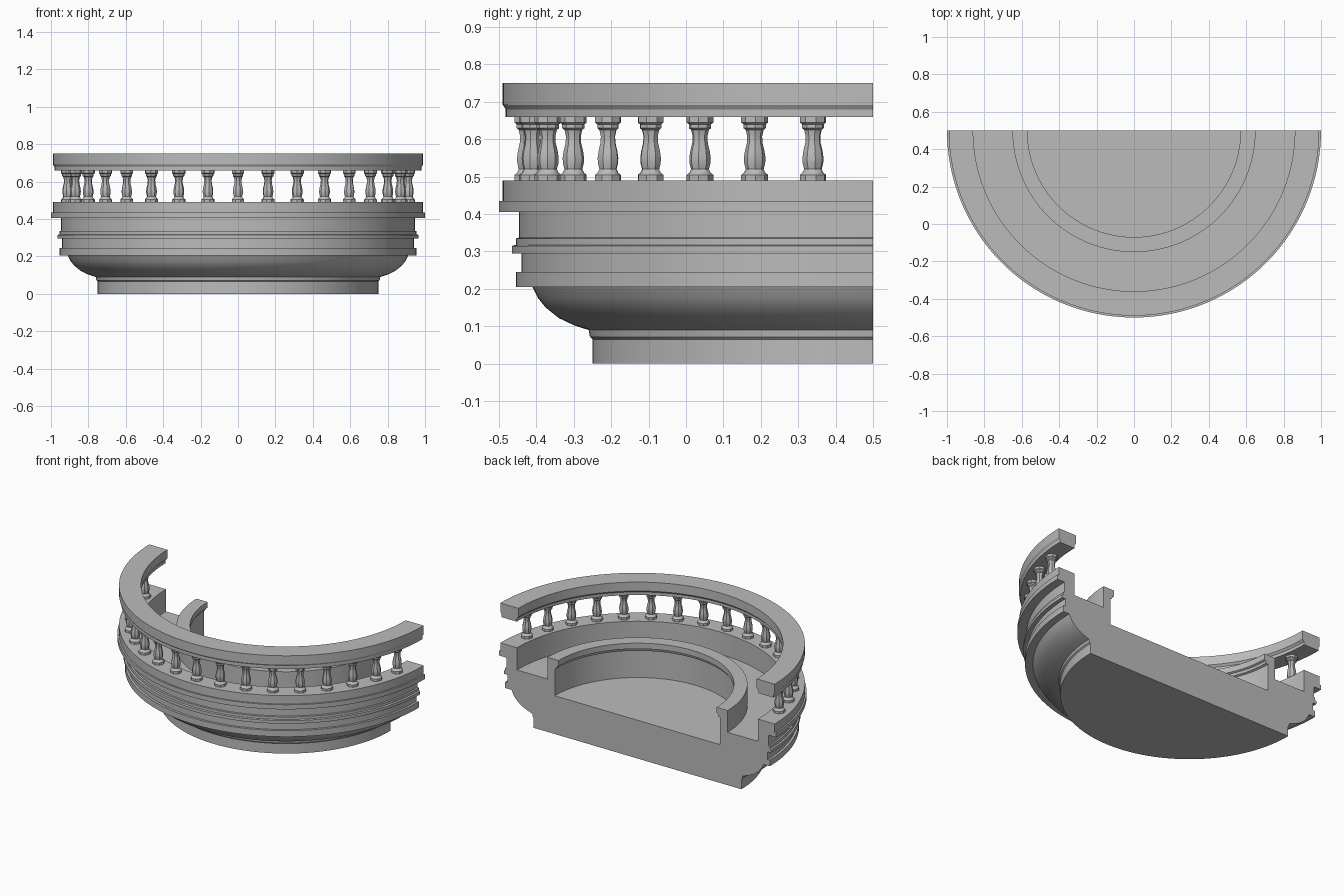
import bpy, bmesh, math
from mathutils import Matrix, Vector

cube = bpy.data.objects.get("Cube")
if cube:
    bpy.data.objects.remove(cube, do_unlink=True)

stone = bpy.data.materials.new("grey stone")
stone.use_nodes = True
stone.diffuse_color = (0.5, 0.5, 0.5, 1)
stone.node_tree.nodes["Principled BSDF"].inputs["Base Color"].default_value = (0.5, 0.5, 0.5, 1)

CENTRE = Vector((0, 0.5, 0))


def lathe(name, profile, angle, steps, closed, origin):
    """Spin a (radius, height) profile about z, then cap whatever is left open."""
    bm = bmesh.new()
    verts = [bm.verts.new((-r, 0, z)) for r, z in profile]
    edges = [bm.edges.new(pair) for pair in zip(verts, verts[1:])]
    if closed:
        edges.append(bm.edges.new((verts[-1], verts[0])))
    bmesh.ops.spin(bm, geom=verts + edges, cent=(0, 0, 0), axis=(0, 0, 1),
                   angle=angle, steps=steps)
    bmesh.ops.remove_doubles(bm, verts=bm.verts[:], dist=0.0001)
    rim = [e for e in bm.edges if e.is_boundary]
    if rim:
        bmesh.ops.holes_fill(bm, edges=rim, sides=0)
    bmesh.ops.recalc_face_normals(bm, faces=bm.faces[:])
    mesh = bpy.data.meshes.new(name)
    bm.to_mesh(mesh)
    bm.free()
    mesh.materials.append(stone)
    obj = bpy.data.objects.new(name, mesh)
    obj.location = origin
    bpy.context.collection.objects.link(obj)
    bpy.ops.object.select_all(action="DESELECT")
    obj.select_set(True)
    bpy.context.view_layer.objects.active = obj
    bpy.ops.object.shade_smooth_by_angle(angle=math.radians(30))
    return obj


# Solid half-round body: foot, bowl, mouldings, parapet, walkway, inner kerb, sunken floor
foot = [(0, 0), (0.75, 0), (0.75, 0.065), (0.757, 0.072), (0.76, 0.09)]
bowl = [(0.80, 0.103), (0.84, 0.122), (0.875, 0.15), (0.895, 0.175), (0.91, 0.205)]
mouldings = [(0.955, 0.205), (0.955, 0.245), (0.94, 0.245), (0.94, 0.295),
             (0.965, 0.295), (0.965, 0.315), (0.955, 0.318), (0.955, 0.335),
             (0.946, 0.337), (0.946, 0.405)]
parapet = [(1.0, 0.405), (1.0, 0.435), (0.99, 0.435), (0.99, 0.49),
           (0.87, 0.49), (0.87, 0.345)]
kerb = [(0.65, 0.345), (0.65, 0.487), (0.57, 0.487), (0.57, 0.45),
        (0.58, 0.445), (0.585, 0.43), (0.597, 0.425), (0.597, 0.25), (0, 0.25)]
lathe("balcony_body", foot + bowl + mouldings + parapet + kerb,
      math.pi, 96, False, CENTRE)

# Handrail
rail = [(0.872, 0.66), (0.982, 0.66), (0.982, 0.68), (0.986, 0.686), (0.99, 0.692),
        (0.99, 0.75), (0.86, 0.75), (0.86, 0.692), (0.866, 0.686), (0.872, 0.68)]
lathe("handrail", rail, math.pi, 96, True, CENTRE)

# Balusters: one turned eight-sided post, repeated every ten degrees
turning = [(0.036, 0), (0.036, 0.015), (0.029, 0.02), (0.024, 0.03), (0.028, 0.045),
           (0.029, 0.06), (0.026, 0.08), (0.021, 0.1), (0.02, 0.118), (0.024, 0.135),
           (0.03, 0.14), (0.03, 0.15), (0.036, 0.155), (0.036, 0.17)]
post = lathe("baluster", turning, math.tau, 8, False, CENTRE)
for i in range(1, 18):
    obj = post if i == 1 else post.copy()
    if i > 1:
        obj.name = f"baluster_{i}"
        bpy.context.collection.objects.link(obj)
    turn = math.radians(10 * i)
    obj.location = CENTRE + Matrix.Rotation(turn, 3, "Z") @ Vector((-0.925, 0, 0.49))
    obj.rotation_euler.z = turn + math.pi / 8
